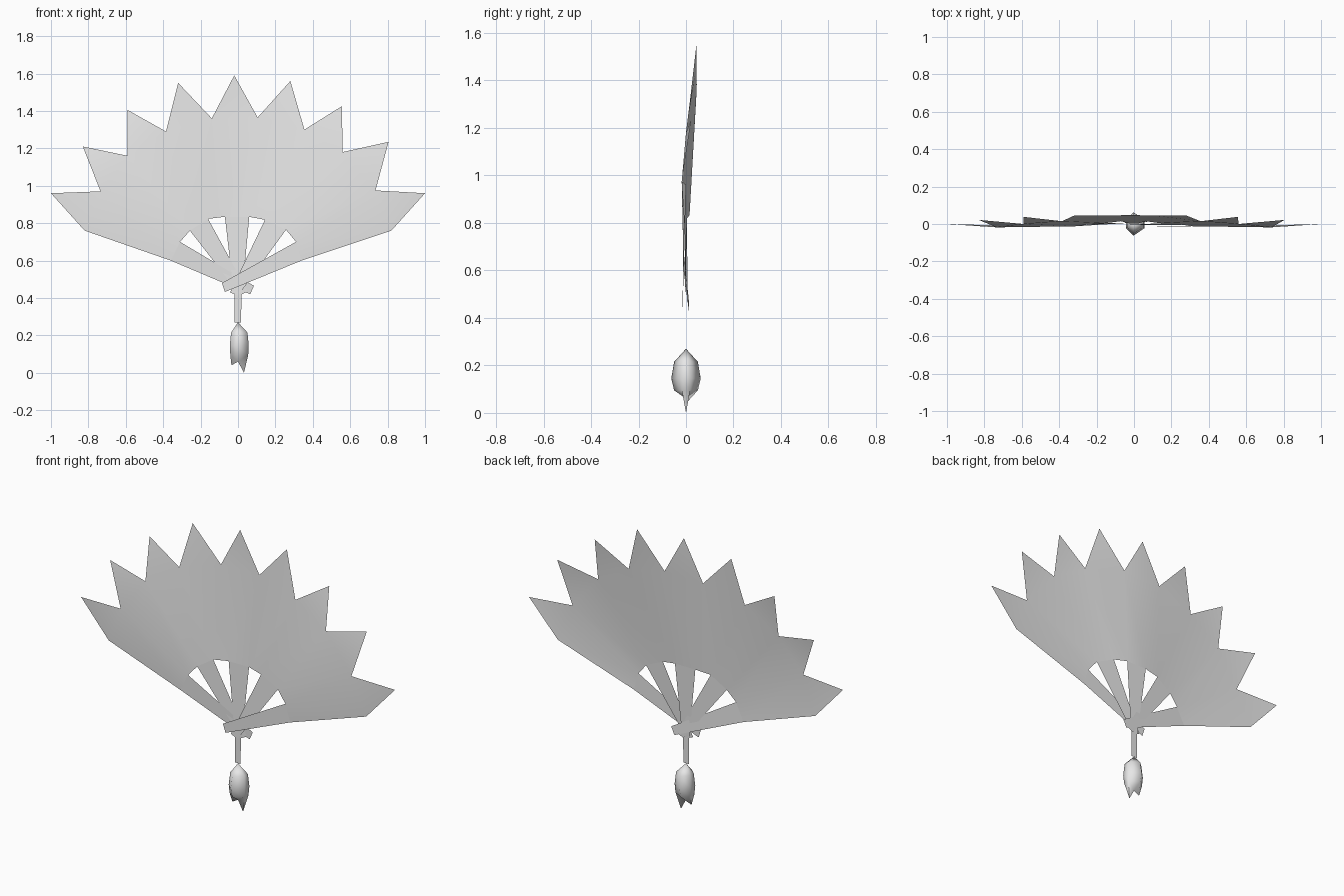
import bpy

cube = bpy.data.objects.get("Cube")
if cube:
    bpy.data.objects.remove(cube, do_unlink=True)

grey = bpy.data.materials.new("plain grey")
grey.use_nodes = True
colour = (0.8, 0.8, 0.8, 1)
grey.diffuse_color = colour
grey.node_tree.nodes["Principled BSDF"].inputs["Base Color"].default_value = colour


def build(name, verts, faces, angle=1.0):
    mesh = bpy.data.meshes.new(name)
    mesh.from_pydata(verts, [], faces)
    mesh.materials.append(grey)
    obj = bpy.data.objects.new(name, mesh)
    bpy.context.collection.objects.link(obj)
    bpy.ops.object.select_all(action="DESELECT")
    obj.select_set(True)
    bpy.context.view_layer.objects.active = obj
    bpy.ops.object.shade_smooth_by_angle(angle=angle)
    return obj


# Fan leaf: inner rim, fold valleys and pointed tips of nine sectors
inner = [(-.36, -.01, .60), (-.31, -.012, .70), (-.257, -.004, .76),
         (-.16, .004, .823), (-.07, .015, .834), (.06, .015, .834),
         (.144, .004, .818), (.257, -.004, .765), (.31, -.012, .70),
         (.34, -.01, .60)]
valley = [(-.82, -.005, .76), (-.735, -.018, .97), (-.59, 0, 1.16),
          (-.385, .015, 1.29), (-.14, .045, 1.36), (.105, .045, 1.365),
          (.355, .015, 1.30), (.56, 0, 1.18), (.735, -.018, .975),
          (.82, -.005, .76)]
tip = [(-1, 0, .96), (-.83, .022, 1.21), (-.59, .038, 1.405),
       (-.32, .045, 1.55), (-.02, .048, 1.59), (.28, .045, 1.56),
       (.555, .038, 1.425), (.805, .022, 1.235), (1, 0, .96)]
leaf_faces = []
for i in range(9):
    leaf_faces.append((i, i + 1, 11 + i, 10 + i))
    leaf_faces.append((10 + i, 11 + i, 20 + i))
build("fan_leaf", inner + valley + tip, leaf_faces)

# Sticks: every other sector runs down past the pivot, layered front to back
ends = {0: ((.065, .42), (.085, .465), .013),
        2: ((.012, .415), (.052, .435), .007),
        4: ((-.022, .42), (.022, .42), .002),
        6: ((-.042, .43), (0, .412), -.005),
        8: ((-.086, .48), (-.07, .432), -.014)}
names = {0: "right_guard", 2: "right_stick", 4: "middle_stick",
         6: "left_stick", 8: "left_guard"}
for i, (a, b, y) in ends.items():
    verts = [inner[i], inner[i + 1], (b[0], y, b[1]), (a[0], y, a[1])]
    build(names[i], verts, [(3, 2, 1, 0)])

# Flat cord hanging from the pivot
build("cord", [(-.02, 0, .27), (.016, 0, .27), (.02, 0, .47), (-.02, 0, .47)],
      [(0, 1, 2, 3)])

# Tassel: faceted bulb that closes into two uneven tufts
section = [(-1, -.35), (-.2, -1), (.95, -.35), (.95, .35), (-.2, 1), (-1, .35)]
rings = [(.045, .05, .215), (.052, .062, .145), (.049, .05, .095)]
verts = [(0, 0, .27)]
for rx, ry, z in rings:
    verts += [(.008 + rx * x, ry * y, z) for x, y in section]
tuft = len(verts)
verts += [(-.035, 0, .04), (0, 0, .06), (.032, 0, 0)]
faces = []
for k in range(6):
    n = (k + 1) % 6
    faces.append((0, 1 + k, 1 + n))
    for r in range(2):
        a = 1 + 6 * r
        faces.append((a + k, a + 6 + k, a + 6 + n, a + n))
low = tuft - 6
left, notch, right = tuft, tuft + 1, tuft + 2
faces += [(low, low + 5, left), (low + 2, right, low + 3),
          (low, left, notch, low + 1), (low + 1, notch, right, low + 2),
          (low + 3, right, notch, low + 4), (low + 4, notch, left, low + 5)]
build("tassel", verts, faces, 1.3)
